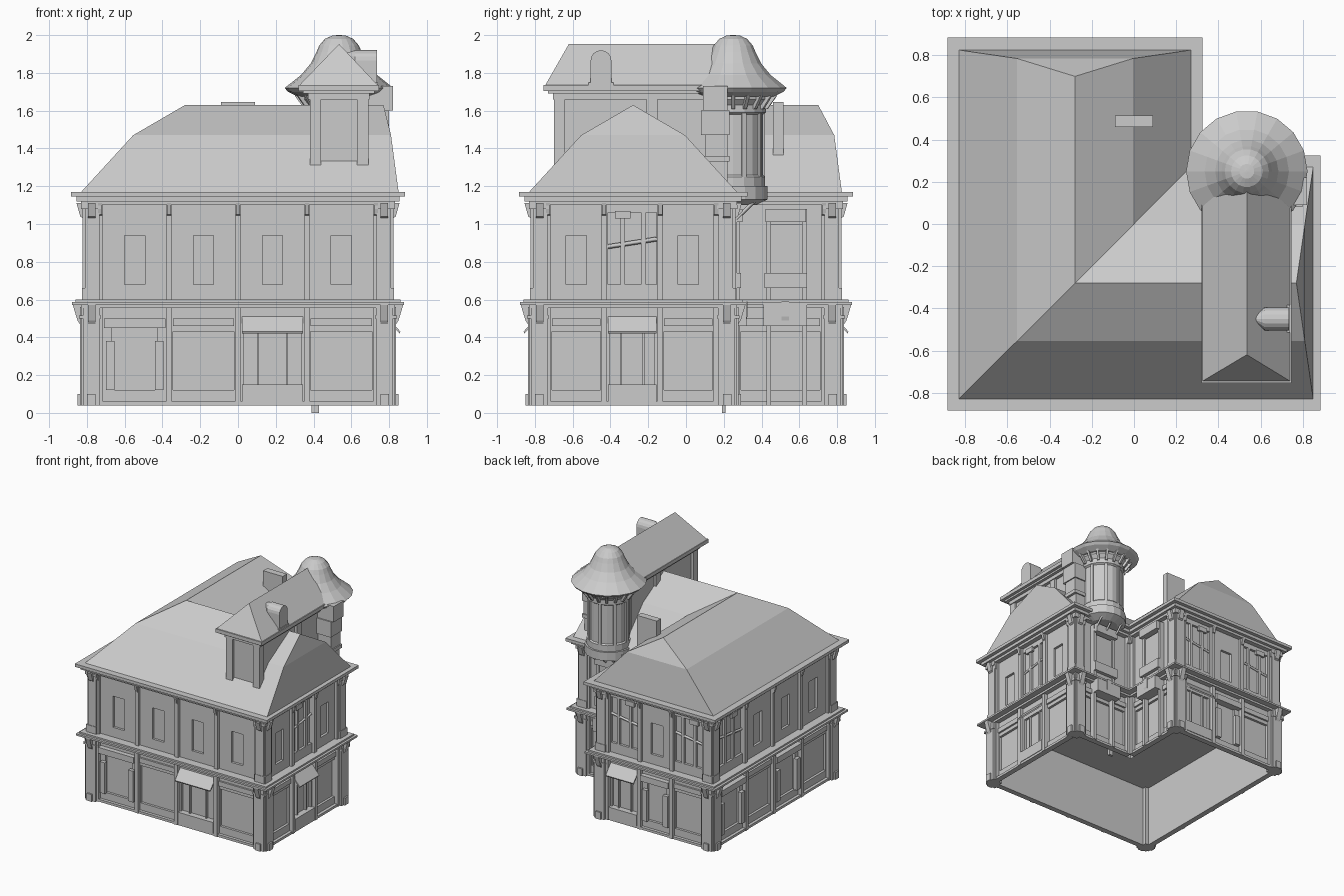
import bpy, bmesh, math

cube = bpy.data.objects.get("Cube")
if cube:
    bpy.data.objects.remove(cube)

GREY = (0.6, 0.6, 0.6, 1)
stone = bpy.data.materials.new("plain grey")
stone.use_nodes = True
stone.diffuse_color = GREY
stone.node_tree.nodes["Principled BSDF"].inputs["Base Color"].default_value = GREY

A, N = 0.79, 0.23            # outer and inner wall planes of the L plan
Z0, BELT, TOP = 0.04, 0.6, 1.17


def finish(name, bm):
    bmesh.ops.recalc_face_normals(bm, faces=bm.faces)
    mesh = bpy.data.meshes.new(name)
    bm.to_mesh(mesh)
    bm.free()
    mesh.materials.append(stone)
    bpy.context.collection.objects.link(bpy.data.objects.new(name, mesh))


def loft(bm, rings, caps=True, closed=True):
    """Skin a list of point rings; optionally cap the ends."""
    vs = [[bm.verts.new(p) for p in r] for r in rings]
    n = len(vs[0])
    for a, b in zip(vs, vs[1:]):
        for i in range(n if closed else n - 1):
            j = (i + 1) % n
            bm.faces.new((a[i], a[j], b[j], b[i]))
    if caps:
        bm.faces.new(vs[0])
        bm.faces.new(vs[-1])
    return vs


def world(u, d):
    return u, d


def prism(bm, place, u0, u1, profile):
    """Extrude a (depth, height) profile along u."""
    loft(bm, [[(*place(u, d), z) for d, z in profile] for u in (u0, u1)])


def box(bm, place, u0, u1, d0, d1, z0, z1):
    prism(bm, place, u0, u1, [(d0, z0), (d1, z0), (d1, z1), (d0, z1)])


def frame(bm, place, u0, u1, z0, z1, hole):
    """Wall panel with a rectangular opening."""
    h0, h1, k0, k1 = hole
    box(bm, place, u0, h0, -0.02, 0, z0, z1)
    box(bm, place, h1, u1, -0.02, 0, z0, z1)
    box(bm, place, h0, h1, -0.02, 0, z0, k0)
    box(bm, place, h0, h1, -0.02, 0, k1, z1)


def plan(o, z):
    a, n = A + o, N + o
    return [(x, y, z) for x, y in ((-a, -a), (a, -a), (a, n), (n, n), (n, a), (-a, a))]


def tiers(name, levels, caps=True):
    bm = bmesh.new()
    for o, z0, z1 in levels:
        loft(bm, [plan(o, z0), plan(o, z1)], caps)
    finish(name, bm)


def bar(name, p, q, r):
    curve = bpy.data.curves.new(name, "CURVE")
    curve.dimensions = "3D"
    curve.bevel_depth, curve.bevel_resolution = r, 0
    s = curve.splines.new("POLY")
    s.points.add(1)
    for pt, co in zip(s.points, (p, q)):
        pt.co = (*co, 1)
    curve.materials.append(stone)
    bpy.context.collection.objects.link(bpy.data.objects.new(name, curve))


# Shell, belt course and cornice
tiers("wall_shell", [(-0.02, Z0, TOP)], caps=False)
tiers("belt_course", [(0.04, 0.555, 0.572), (0.09, 0.572, 0.587), (0.07, 0.587, BELT)])
tiers("cornice", [(0.04, 1.10, 1.12), (0.065, 1.12, 1.145), (0.095, 1.145, TOP)])

# Mansard roof: one section swept round the mitred corner, steep hips at both ends
section = [(-0.55, 1.17), (-0.275, 1.47), (0, 1.63), (0.275, 1.47), (0.55, 1.17)]
back_end = (0.825, 0.785, 0.70, 0.785, 0.825)
left_end = (0.85, 0.81, 0.77, 0.81, 0.85)
bm = bmesh.new()
rings = loft(bm, [[(o - 0.28, e, z) for (o, z), e in zip(section, back_end)],
                  [(o - 0.28, o - 0.28, z) for o, z in section],
                  [(e, o - 0.28, z) for (o, z), e in zip(section, left_end)]], caps=False, closed=False)
for r in (rings[0], rings[-1]):
    bm.faces.new((r[0], r[1], r[3], r[4]))
    bm.faces.new((r[1], r[2], r[3]))
finish("main_roof", bm)

# Corner posts with capitals and brackets
bm = bmesh.new()
for cx, cy, sx, sy in ((-A, -A, -1, -1), (A, -A, 1, -1), (-A, A, -1, 1), (A, N, 1, 1), (N, A, 1, 1)):
    def at(u, d):
        return cx + sx * u, cy + sy * d
    def swap(u, d):
        return cx + sx * d, cy + sy * u
    box(bm, at, -0.05, 0.038, -0.05, 0.038, Z0, 0.57)
    box(bm, at, -0.05, 0.02, -0.05, 0.02, BELT, 1.1)
    for place in (at, swap):
        box(bm, place, -0.06, 0.03, 0, 0.047, Z0, 0.56)
        box(bm, place, -0.035, 0.01, 0, 0.06, Z0, 0.1)
        box(bm, place, -0.065, 0.045, 0, 0.052, 0.5, 0.515)
        box(bm, place, -0.058, 0.02, 0, 0.032, BELT, 1.1)
        box(bm, place, -0.06, 0.03, 0, 0.036, BELT, 0.66)
        box(bm, place, -0.065, 0.04, 0, 0.042, 1.08, 1.1)
        prism(bm, place, -0.035, 0.005, [(0.03, 1.03), (0.045, 1.04), (0.065, 1.11), (0.03, 1.11)])
        prism(bm, place, -0.035, 0.005, [(0.04, 0.46), (0.06, 0.49), (0.085, 0.572), (0.04, 0.572)])
finish("corner_posts", bm)


def ground_bay(bm, place, u0, u1, kind):
    box(bm, place, u0, u1, -0.02, 0.025, Z0, 0.06)
    m0, m1 = u0 + 0.03, u1 - 0.03
    if kind == "panel":
        frame(bm, place, u0, u1, Z0, 0.57, (m0 - 0.01, m1 + 0.01, 0.12, 0.43))
        box(bm, place, m0 - 0.01, m1 + 0.01, 0, 0.015, 0.46, 0.5)
    elif kind == "door":
        frame(bm, place, u0, u1, Z0, 0.57, (m0 + 0.03, m1 - 0.03, 0.12, 0.45))
        box(bm, place, m0 - 0.01, m1 + 0.01, 0, 0.04, 0.45, 0.5)
        for c in (m0, m1 - 0.045):
            box(bm, place, c, c + 0.045, 0, 0.03, 0.12, 0.38)
    else:
        frame(bm, place, u0, u1, Z0, 0.57, (m0, m1, 0.15, 0.45))
        prism(bm, place, u0 + 0.02, u1 - 0.02, [(0, 0.51), (0, 0.49), (0.065, 0.42), (0.07, 0.43)])
        box(bm, place, u0 + 0.02, u1 - 0.02, 0, 0.03, 0.06, 0.15)
        w = (m1 - m0) / 4
        for c in (m0 + w, m1 - w):
            box(bm, place, c - 0.005, c + 0.005, -0.02, 0, 0.15, 0.45)


def upper_bay(bm, place, u0, u1, kind):
    c = (u0 + u1) / 2
    if kind == "window":
        frame(bm, place, u0, u1, BELT, 1.1, (c - 0.054, c + 0.054, 0.68, 0.94))
    else:
        h0, h1 = u0 + 0.02, u1 - 0.02
        frame(bm, place, u0, u1, BELT, 1.1, (h0, h1, 0.68, 1.06))
        for t in (c - 0.05, c + 0.06):
            box(bm, place, t - 0.012, t + 0.012, -0.02, 0, 0.68, 1.06)
        box(bm, place, c - 0.09, c - 0.01, -0.01, 0.01, 1.03, 1.07)
        bar("broken_rail", (*place(h0, -0.01), 0.88), (*place(h1, -0.01), 0.92), 0.012)


def facade(name, place, u0, u1, ground, upper):
    bm = bmesh.new()
    n = len(ground)
    step = (u1 - u0) / n
    for i in range(n):
        a, b = u0 + i * step, u0 + (i + 1) * step
        ground_bay(bm, place, a, b, ground[i])
        upper_bay(bm, place, a, b, upper[i])
    for i in range(n + 1):
        c = u0 + i * step
        box(bm, place, c - 0.016, c + 0.016, -0.02, 0.03, Z0, 0.57)
        box(bm, place, c - 0.016, c + 0.016, -0.02, 0.022, BELT, 1.1)
        prism(bm, place, c - 0.011, c + 0.011, [(0.02, 1.045), (0.03, 1.05), (0.045, 1.11), (0.02, 1.11)])
    finish(name, bm)


P, W, O, D, S = "panel", "window", "open", "door", "shop"
facade("front_facade", lambda u, d: (u, -A - d), -0.73, 0.73, [D, P, S, P], [W] * 4)
facade("left_facade", lambda u, d: (A + d, u), -0.73, 0.16, [P, S, P], [W, O, W])
facade("right_facade", lambda u, d: (-A - d, u), -0.73, 0.73, [P, D, P, D], [W, W, W, O])
facade("back_facade", lambda u, d: (u, A + d), -0.73, 0.16, [P, D, S], [O, W, O])

# Courtyard walls with a hanging bay on each
for name, place in (("court_side", lambda u, d: (N + d, u)), ("court_back", lambda u, d: (u, N + d))):
    facade(name + "_facade", place, 0.27, 0.73, [P], [W])
    bm = bmesh.new()
    for u in (0.425, 0.615):
        box(bm, place, u, u + 0.025, 0, 0.04, Z0, 1.08)
    box(bm, place, 0.45, 0.615, 0, 0.03, 0.57, 1.0)
    box(bm, place, 0.41, 0.64, 0, 0.09, 0.46, 0.57)
    prism(bm, place, 0.505, 0.545, [(0.09, 0.49), (0.095, 0.51), (0.095, 0.59), (0.09, 0.59)])
    box(bm, place, 0.415, 0.64, 0, 0.06, 0.66, 0.74)
    box(bm, place, 0.42, 0.635, 0, 0.07, 1.01, 1.08)
    finish(name + "_bay", bm)

# Chimney and drain
bm = bmesh.new()
box(bm, world, -0.09, 0.09, 0.46, 0.515, 1.36, 1.645)
finish("chimney", bm)
bm = bmesh.new()
box(bm, world, 0.39, 0.43, 0.19, 0.21, 0, 0.3)
finish("drain", bm)

# Attic wing above the front roof
bm = bmesh.new()
box(bm, world, 0.4, 0.67, -0.68, 0.25, 1.2, 1.68)
for x in (0.38, 0.63):
    for y in (-0.7, -0.21):
        box(bm, world, x, x + 0.06, y, y + 0.06, 1.2, 1.68)
finish("attic_walls", bm)
bm = bmesh.new()
for o, z0, z1 in ((0, 1.66, 1.69), (0.025, 1.69, 1.705), (0.05, 1.705, 1.735)):
    box(bm, world, 0.37 - o, 0.697 + o, -0.705 - o, 0.25, z0, z1)
finish("attic_cornice", bm)
bm = bmesh.new()
v = [bm.verts.new(p) for p in ((0.325, -0.745, 1.735), (0.74, -0.745, 1.735), (0.74, 0.2, 1.735),
                              (0.325, 0.2, 1.735), (0.535, -0.62, 1.953), (0.535, 0.2, 1.953))]
for f in ((0, 1, 4), (1, 2, 5, 4), (3, 0, 4, 5), (2, 3, 5), (0, 3, 2, 1)):
    bm.faces.new([v[i] for i in f])
finish("attic_roof", bm)

# Arched roof window with a pointed back
bm = bmesh.new()
arch = [(0.055 * math.cos(t * math.pi / 8), 1.865 + 0.055 * math.sin(t * math.pi / 8)) for t in range(9)]
arch += [(-0.055, 1.73), (0.055, 1.73)]
loft(bm, [[(x, -0.45 + d * s, 1.9 + (z - 1.9) * s) for d, z in arch]
          for x, s in ((0.56, 0.02), (0.62, 1), (0.735, 1))])
box(bm, world, 0.62, 0.74, -0.515, -0.385, 1.73, 1.75)
finish("roof_window", bm)

# Round turret: lathed body and bell roof, then ribs
TX, TY, SIDES = 0.535, 0.25, 18


def lathe(name, profile):
    bm = bmesh.new()
    loft(bm, [[(TX + r * math.cos(k * math.tau / SIDES), TY + r * math.sin(k * math.tau / SIDES), z)
               for k in range(SIDES)] for r, z in profile])
    finish(name, bm)


lathe("turret_body", [(0.12, 1.1), (0.185, 1.13), (0.185, 1.2), (0.17, 1.2), (0.17, 1.25), (0.16, 1.26),
                      (0.16, 1.58), (0.175, 1.59), (0.175, 1.63), (0.2, 1.66), (0.2, 1.69)])
lathe("turret_roof", [(0.22, 1.675), (0.25, 1.69), (0.27, 1.70), (0.288, 1.72), (0.2, 1.79), (0.15, 1.85),
                      (0.12, 1.91), (0.105, 1.945), (0.075, 1.98), (0.035, 1.998), (0.005, 2.0)])
bm = bmesh.new()
for k in range(SIDES):
    t = k * math.tau / SIDES
    c, s = math.cos(t), math.sin(t)
    def spoke(u, d):
        return TX + d * c - u * s, TY + d * s + u * c
    if k % 2:
        box(bm, spoke, -0.012, 0.012, 0.14, 0.17, 1.25, 1.6)
    prism(bm, spoke, -0.009, 0.009, [(0.17, 1.61), (0.185, 1.61), (0.235, 1.68), (0.17, 1.68)])
finish("turret_ribs", bm)

# Stacked side box by the turret, and struts below it
bm = bmesh.new()
for x, y0, y1, z0, z1 in ((0.8, 0.08, 0.23, 1.47, 1.6), (0.82, 0.09, 0.22, 1.6, 1.73), (0.79, 0.1, 0.22, 1.33, 1.47),
                          (0.8, 0.08, 0.23, 1.33, 1.36), (0.78, 0.1, 0.22, 1.17, 1.33)):
    box(bm, world, 0.66, x, y0, y1, z0, z1)
finish("turret_side_box", bm)
for x in (0.43, 0.53, 0.63):
    bar("turret_strut", (x, 0.26, 1.02), (x, 0.37, 1.13), 0.01)
